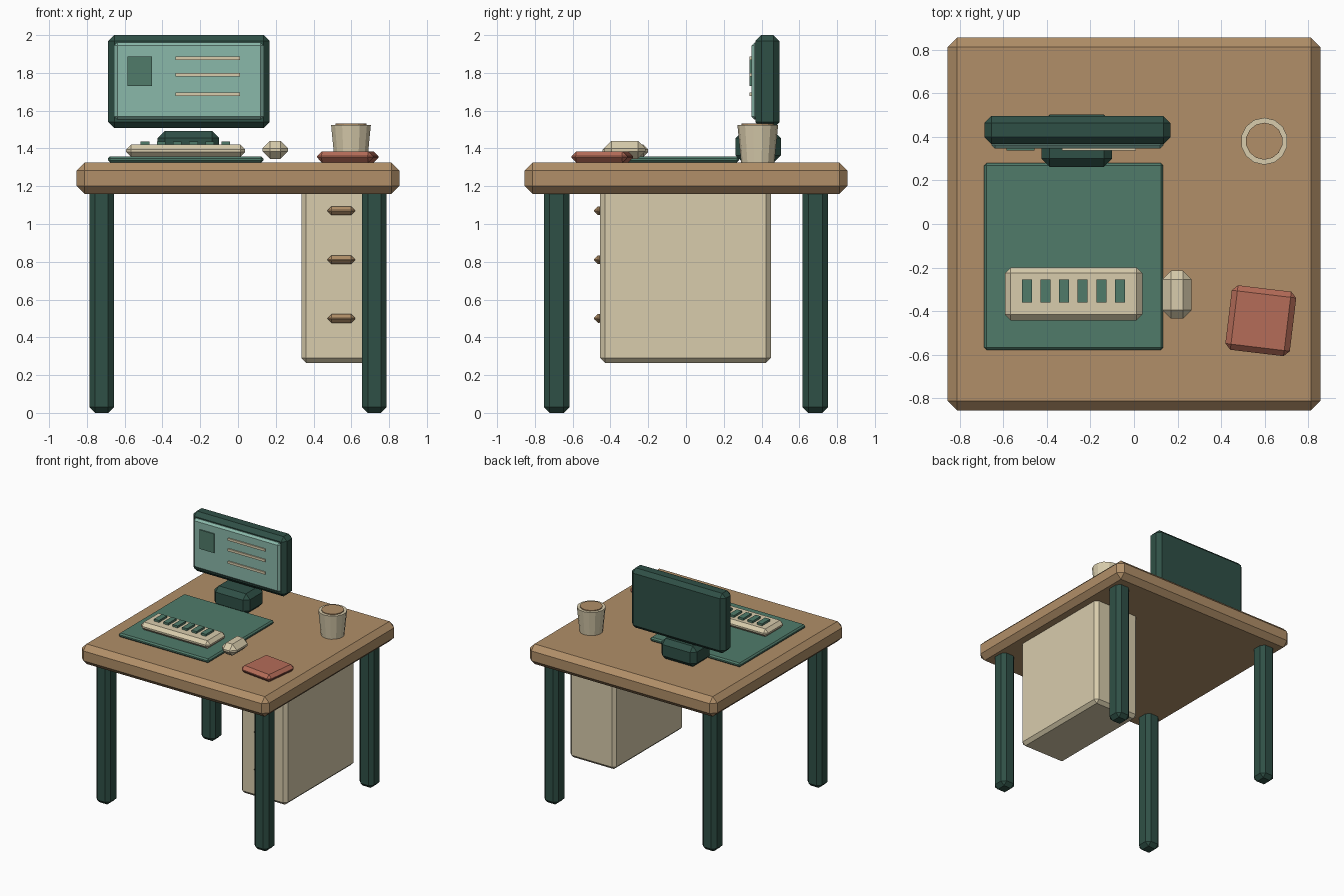
import bpy
import bmesh
from mathutils import Matrix, Vector

cube = bpy.data.objects.get("Cube")
if cube:
    bpy.data.objects.remove(cube, do_unlink=True)


def material(name, hex_code):
    """Flat material from an sRGB hex code, stored as linear values."""
    srgb = [int(hex_code[i:i + 2], 16) / 255 for i in (0, 2, 4)]
    linear = [c / 12.92 if c < 0.04 else ((c + 0.055) / 1.055) ** 2.4 for c in srgb]
    mat = bpy.data.materials.new(name)
    mat.use_nodes = True
    mat.diffuse_color = (*linear, 1)
    mat.node_tree.nodes["Principled BSDF"].inputs["Base Color"].default_value = (*linear, 1)
    return mat


wood = material("warm wood", "B18F68")
cream = material("cream", "D8CCAC")
dark_green = material("dark green", "2F5046")
mid_green = material("mid green", "507B6A")
screen_teal = material("screen teal", "8AB8AA")
red = material("brick red", "B56C58")


def finish(name, bm, mat):
    mesh = bpy.data.meshes.new(name)
    bm.to_mesh(mesh)
    bm.free()
    mesh.materials.append(mat)
    obj = bpy.data.objects.new(name, mesh)
    bpy.context.collection.objects.link(obj)
    return obj


def box(name, mat, x, y, z, bevel=0, turn=0):
    """Chamfered box spanning the given (min, max) ranges."""
    bm = bmesh.new()
    bmesh.ops.create_cube(bm, size=1)
    size = [r[1] - r[0] for r in (x, y, z)]
    bmesh.ops.scale(bm, vec=size, verts=bm.verts)
    if bevel:
        bmesh.ops.bevel(bm, geom=bm.edges[:], offset=bevel, segments=1,
                        profile=0.5, affect='EDGES', clamp_overlap=True)
    centre = Vector([(r[0] + r[1]) / 2 for r in (x, y, z)])
    bm.transform(Matrix.Translation(centre) @ Matrix.Rotation(turn, 4, 'Z'))
    return finish(name, bm, mat)


def around(centre, size):
    return (centre - size / 2, centre + size / 2)


def frustum(name, mat, x, y, z, r_bottom, r_top, sides=14):
    bm = bmesh.new()
    bmesh.ops.create_cone(bm, cap_ends=True, segments=sides, radius1=r_bottom,
                          radius2=r_top, depth=z[1] - z[0])
    bmesh.ops.translate(bm, vec=(x, y, sum(z) / 2), verts=bm.verts)
    return finish(name, bm, mat)


# Desk top and legs
TOP = 1.325
box("desk_top", wood, (-0.855, 0.855), (-0.855, 0.855), (1.16, TOP), 0.042)
for side, x in (("right", -0.722), ("left", 0.722)):
    for end, y in (("front", -0.685), ("back", 0.685)):
        box(f"{end}_{side}_leg", dark_green, around(x, 0.13), around(y, 0.135),
            (0, 1.2), 0.03)

# Drawer cabinet with three handles
box("drawer_cabinet", cream, (0.335, 0.755), (-0.455, 0.45), (0.265, 1.2), 0.026)
for name, z in (("top", 1.07), ("middle", 0.81), ("bottom", 0.5)):
    box(f"{name}_drawer_handle", wood, around(0.547, 0.145), (-0.487, -0.437),
        around(z, 0.046), 0.02)

# Monitor, its screen and stand
box("monitor_stand", dark_green, (-0.425, -0.1), (0.262, 0.502), (TOP, 1.493), 0.038)
box("monitor_body", dark_green, (-0.687, 0.168), (0.367, 0.495), (1.507, 2.0), 0.032)
box("monitor_screen", screen_teal, (-0.655, 0.135), (0.346, 0.386), (1.552, 1.96), 0.016)
box("screen_picture", mid_green, (-0.586, -0.456), (0.337, 0.346), (1.73, 1.887))
for i, z in enumerate((1.877, 1.79, 1.687)):
    box(f"screen_line_{i + 1}", cream, (-0.33, 0.01), (0.337, 0.346), around(z, 0.02))

# Desk mat, keyboard and mouse
box("desk_mat", mid_green, (-0.688, 0.134), (-0.578, 0.28), (TOP, 1.358), 0.011)
box("keyboard", cream, (-0.592, 0.038), (-0.442, -0.2), (1.355, 1.42), 0.026)
for i in range(6):
    box(f"key_{i + 1}", mid_green, around(-0.492 + 0.0855 * i, 0.046),
        (-0.36, -0.255), (1.41, 1.437))
box("mouse", cream, (0.13, 0.265), (-0.434, -0.214), (1.345, 1.44), 0.04)

# Cup filled to the rim
frustum("cup", cream, 0.598, 0.38, (TOP, 1.525), 0.088, 0.108)
frustum("drink", wood, 0.598, 0.38, (1.515, 1.532), 0.085, 0.085)

# Small book turned on the desk
box("notebook", red, around(0.582, 0.298), around(-0.444, 0.298),
    (TOP, 1.385), 0.026, turn=-0.12)
